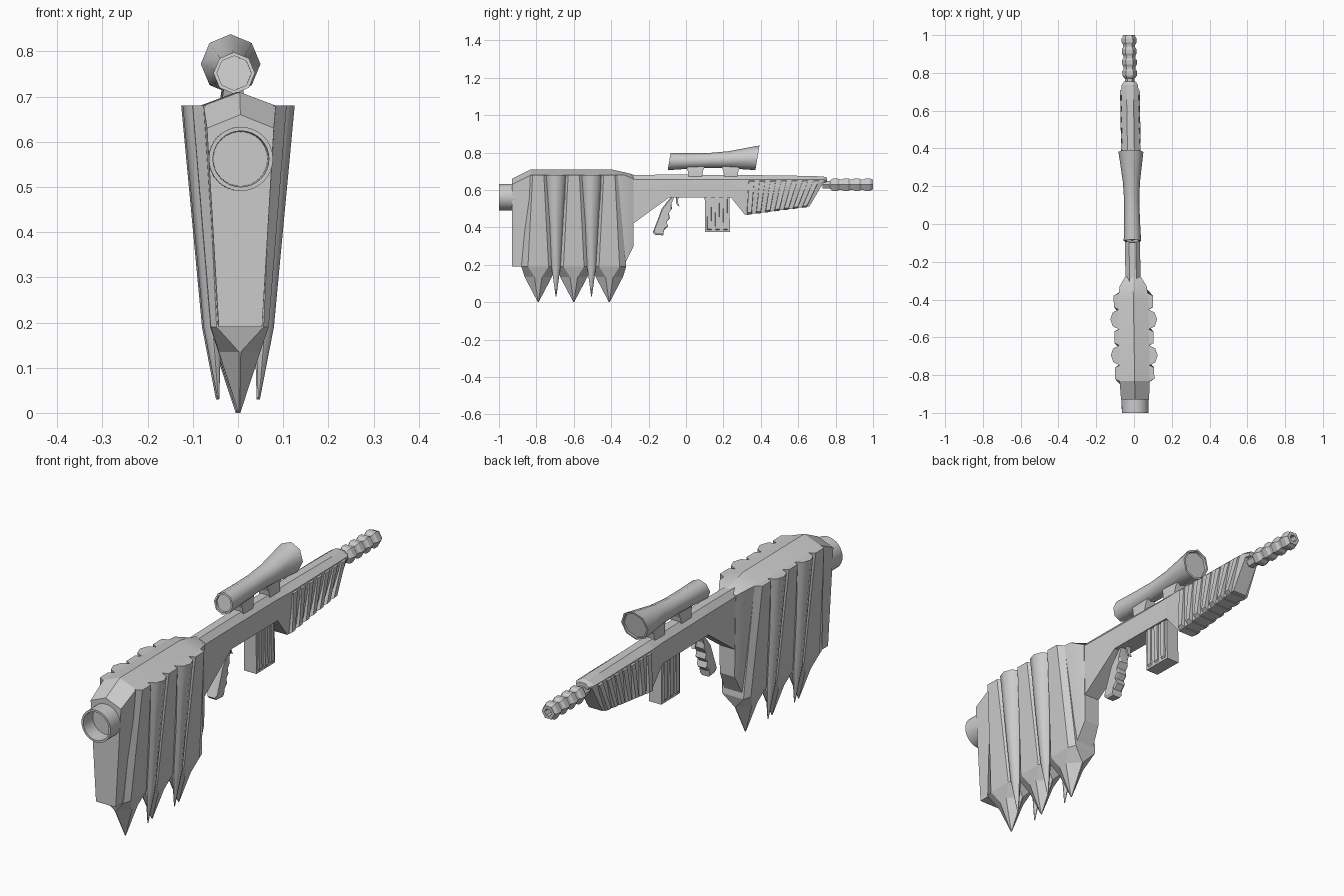
import bpy, bmesh
from math import sin, cos, pi, radians

if "Cube" in bpy.data.objects:
    bpy.data.objects.remove(bpy.data.objects["Cube"])


def loft(name, rings, smooth=None):
    """Skin a list of equal-length point rings and cap both ends."""
    bm = bmesh.new()
    vr = [[bm.verts.new(p) for p in ring] for ring in rings]
    n = len(rings[0])
    for a, b in zip(vr, vr[1:]):
        for i in range(n):
            j = (i + 1) % n
            bm.faces.new((a[i], a[j], b[j], b[i]))
    bm.faces.new(vr[0])
    bm.faces.new(vr[-1])
    # the rear parts sit slightly right of the muzzle: follow the skewed centre line
    for v in bm.verts:
        v.co.x += -0.01 - 0.0165 * v.co.y
    bmesh.ops.recalc_face_normals(bm, faces=bm.faces)
    me = bpy.data.meshes.new(name)
    bm.to_mesh(me)
    bm.free()
    ob = bpy.data.objects.new(name, me)
    bpy.context.collection.objects.link(ob)
    if smooth:
        bpy.ops.object.select_all(action='DESELECT')
        ob.select_set(True)
        bpy.context.view_layer.objects.active = ob
        bpy.ops.object.shade_smooth_by_angle(angle=radians(smooth))
    return ob


def tube(name, stations, sides, smooth=None, tilt=0.0, phase=0.0):
    """Round part along y; stations are (y, centre z, radius)."""
    rings = []
    for y, z, r in stations:
        ring = []
        for i in range(sides):
            a = phase + 2 * pi * i / sides
            ring.append((r * cos(a), y + tilt * r * sin(a), z + r * sin(a)))
        rings.append(ring)
    return loft(name, rings, smooth)


def plate(name, outline, half):
    """Side outline (y, z) extruded across x with lightly bevelled sides."""
    cy = sum(p[0] for p in outline) / len(outline)
    cz = sum(p[1] for p in outline) / len(outline)
    k = 0.88
    small = [(cy + (y - cy) * k, cz + (z - cz) * k) for y, z in outline]
    return loft(name, [[(x, y, z) for y, z in o] for x, o in (
        (-half, small), (-half * .7, outline), (half * .7, outline), (half, small))])


# stock: five-sided sections (y, bottom half width, bottom z, shoulder half width, shoulder z, ridge z)
stock = [(-.93, .048, .19, .074, .63, .66), (-.83, .05, .19, .08, .68, .71),
         (-.40, .05, .19, .08, .68, .71), (-.33, .045, .20, .072, .68, .695),
         (-.28, .036, .30, .042, .66, .682)]
loft("stock_body", [[(-b, y, zb), (b, y, zb), (s, y, zs), (0, y, zr), (-s, y, zs)]
                    for y, b, zb, s, zs, zr in stock], 20)

# widening ribs across the stock, each ending in a downward spike
for i, c in enumerate((-.79, -.60, -.41)):
    rings = []
    # z, half x, inner y, narrowed x, half y
    for z, x, yi, xn, yo in ((.68, .104, .03, .075, .045), (.19, .064, .055, .052, .09),
                             (.135, .046, .02, .002, .073), (0, .002, .001, .001, .002)):
        pts = [(x, -yi), (x, yi), (xn, yo), (-xn, yo), (-x, yi), (-x, -yi), (-xn, -yo), (xn, -yo)]
        rings.append([(px, c + py, z) for px, py in pts])
    loft(f"stock_rib_{i + 1}", rings)

# long tapered fangs between the ribs, on both sides
for i, c in enumerate((-.695, -.505)):
    for side in (-1, 1):
        rings = []
        for z, x, rx, ry in ((.68, .08, .044, .052), (.19, .058, .02, .024), (.03, .045, .002, .002)):
            rings.append([(side * (x + rx * cos(k * pi / 4)), c + ry * sin(k * pi / 4), z)
                          for k in range(8)])
        loft(f"stock_fang_{i + 1}_{'right' if side > 0 else 'left'}", rings, 50)

# hollow round socket at the rear
tube("rear_socket", [(-.90, .562, .071), (-1, .562, .071), (-1, .562, .062), (-.935, .562, .06)],
     32, 40)

# receiver and fore-end: y, bottom half width, bottom z, half width, chamfer z, top half width, top z
body = [(-.31, .036, .40, .04, .655, .018, .68), (-.09, .038, .56, .04, .655, .018, .682),
        (.24, .040, .56, .042, .655, .018, .68), (.315, .036, .467, .046, .655, .018, .68),
        (.66, .034, .512, .046, .655, .018, .675), (.735, .034, .64, .044, .655, .018, .672),
        (.755, .026, .642, .03, .652, .015, .665)]
loft("receiver", [[(-b, y, zb), (b, y, zb), (w, y, (zb + zc * 3) / 4), (w, y, zc), (t, y, zt),
                   (-t, y, zt), (-w, y, zc), (-w, y, (zb + zc * 3) / 4)]
                  for y, b, zb, w, zc, t, zt in body])

# slanted cooling ribs on the fore-end
for i in range(7):
    yt, yb = .335 + i * .058, .325 + i * .049
    zb = .465 + (yb - .315) * .13
    plate(f"foreend_rib_{i + 1}",
          [(yb, zb), (yb + .026, zb + .003), (yt + .032, .657), (yt, .657)], .052)

# barrel with four bands and a hollow muzzle
barrel = [(.73, .628, .024), (.77, .628, .024)]
for i in range(4):
    y = .775 + i * .058
    barrel += [(y, .628, .032), (y + .012, .628, .039), (y + .034, .628, .039), (y + .046, .628, .031)]
barrel += [(1, .628, .031), (1, .628, .017), (.95, .628, .016)]
tube("barrel", barrel, 6)

# scope with flared objective, recessed lenses and two mounts
tube("scope", [(-.08, .752, .038), (-.09, .752, .038), (-.09, .752, .046), (.02, .755, .042),
               (.12, .758, .040), (.22, .762, .045), (.382, .772, .066), (.382, .772, .058),
               (.372, .771, .057)], 8, 50, tilt=.17)
for i, y in enumerate((.05, .24)):
    loft(f"scope_mount_{i + 1}", [[(-w, y - d, z), (w, y - d, z), (w, y + d, z), (-w, y + d, z)]
                                  for z, w, d in ((.67, .026, .035), (.70, .024, .04), (.74, .018, .055))])

# pistol grip with finger grooves
plate("grip", [(-.075, .57), (-.13, .50), (-.148, .45), (-.178, .372), (-.165, .36), (-.122, .357),
               (-.117, .385), (-.096, .405), (-.104, .43), (-.086, .45), (-.092, .475),
               (-.075, .50), (-.078, .525), (-.06, .57)], .024)

# curved trigger
plate("trigger", [(-.052, .57), (-.054, .535), (-.046, .518), (-.034, .51), (-.043, .53), (-.04, .57)], .008)

# magazine with raised vertical strips
loft("magazine", [[(-.03, y0, z), (.03, y0, z), (.03, y1, z), (-.03, y1, z)]
                  for z, y0, y1 in ((.57, .10, .232), (.375, .102, .235))])
for i in range(3):
    y = .113 + i * .043
    plate(f"magazine_strip_{i + 1}", [(y, .38), (y + .024, .38), (y + .022, .57), (y - .002, .57)], .036)
